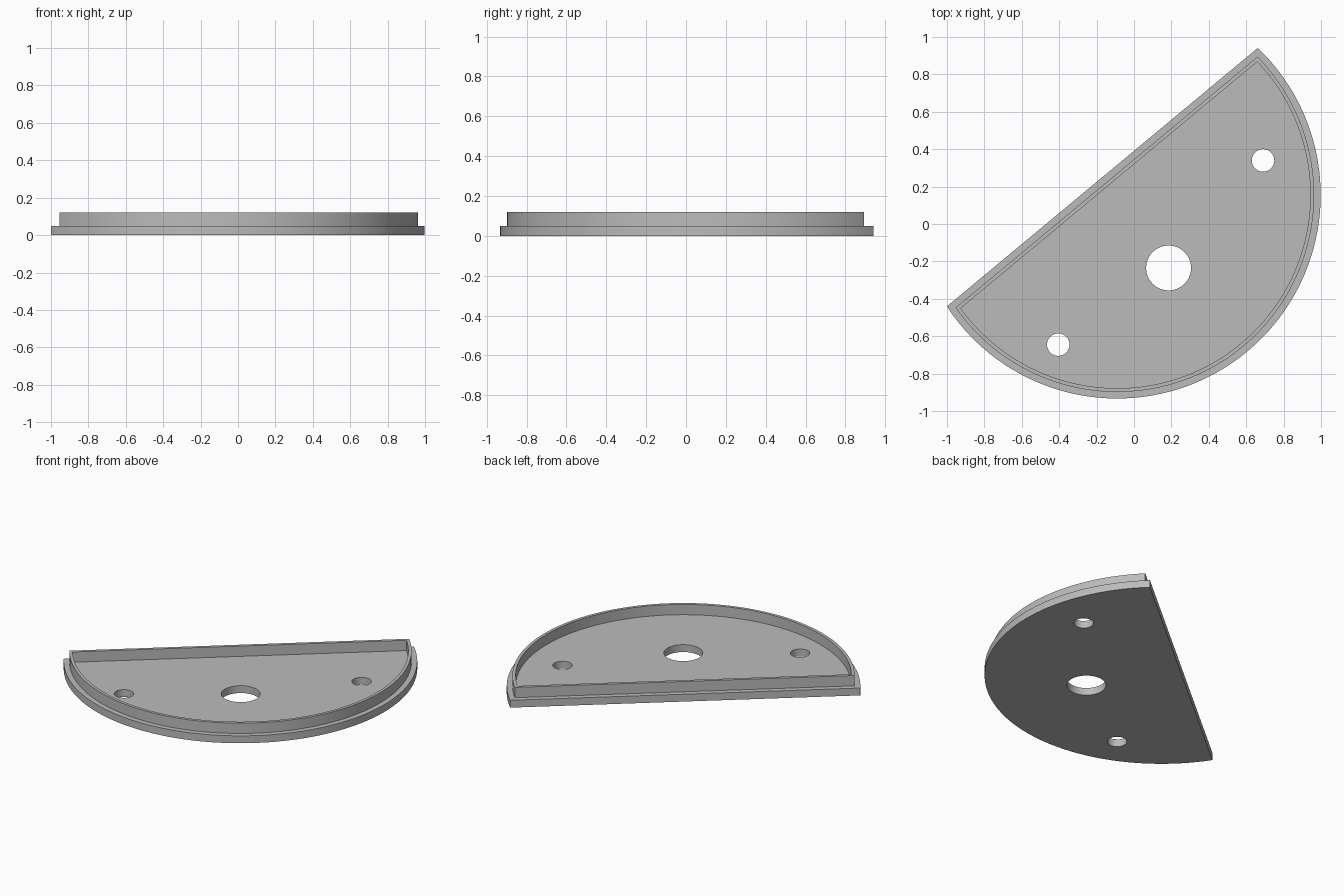
import bpy, bmesh, math
from mathutils import Vector

if "Cube" in bpy.data.objects:
    bpy.data.objects.remove(bpy.data.objects["Cube"], do_unlink=True)

CENTRE = Vector((-0.09, 0.155))      # centre of the arc
RADIUS, CHORD = 1.088, 0.124         # arc radius, distance from centre to straight edge
TILT = math.atan2(1.38, 1.66)        # direction of the straight edge
BASE_TOP, RIM_TOP = 0.05, 0.12

grey = bpy.data.materials.new("plain grey")
grey.use_nodes = True
colour = (0.5, 0.5, 0.5, 1)
grey.diffuse_color = colour
grey.node_tree.nodes["Principled BSDF"].inputs["Base Color"].default_value = colour


def segment_outline(inset, steps=128):
    """Circle cut by a straight edge, moved inwards by inset."""
    r, d = RADIUS - inset, CHORD - inset
    lift = math.asin(d / r)
    start, sweep = TILT + lift, -(math.pi + 2 * lift)
    return [CENTRE + r * Vector((math.cos(a), math.sin(a)))
            for a in (start + sweep * i / steps for i in range(steps + 1))]


def circle_outline(x, y, r, steps=64):
    return [Vector((x + r * math.cos(a), y + r * math.sin(a)))
            for a in (math.tau * i / steps for i in range(steps))]


def prism(name, outlines, z0, z1):
    """Extrude an outer outline with holes from z0 to z1."""
    bm = bmesh.new()
    edges = []
    for outline in outlines:
        verts = [bm.verts.new((p.x, p.y, z0)) for p in outline]
        edges += [bm.edges.new((v, verts[i - 1])) for i, v in enumerate(verts)]
    bmesh.ops.triangle_fill(bm, edges=edges, use_beauty=True, normal=(0, 0, 1))
    result = bmesh.ops.extrude_face_region(bm, geom=bm.faces[:], use_keep_orig=True)
    top = [g for g in result["geom"] if isinstance(g, bmesh.types.BMVert)]
    bmesh.ops.translate(bm, verts=top, vec=(0, 0, z1 - z0))
    bmesh.ops.recalc_face_normals(bm, faces=bm.faces[:])
    mesh = bpy.data.meshes.new(name)
    bm.to_mesh(mesh)
    bm.free()
    mesh.materials.append(grey)
    obj = bpy.data.objects.new(name, mesh)
    bpy.context.collection.objects.link(obj)
    bpy.ops.object.select_all(action="DESELECT")
    obj.select_set(True)
    bpy.context.view_layer.objects.active = obj
    bpy.ops.object.shade_smooth_by_angle(angle=math.radians(30))
    return obj


# Flat plate with a large centre hole and two small screw holes
holes = [circle_outline(0.185, -0.235, 0.12),
         circle_outline(0.69, 0.34, 0.06),
         circle_outline(-0.405, -0.645, 0.06)]
prism("base_plate", [segment_outline(0)] + holes, 0, BASE_TOP)

# Thin raised wall set in from the plate edge
prism("raised_rim", [segment_outline(0.035), segment_outline(0.055)], BASE_TOP, RIM_TOP)
